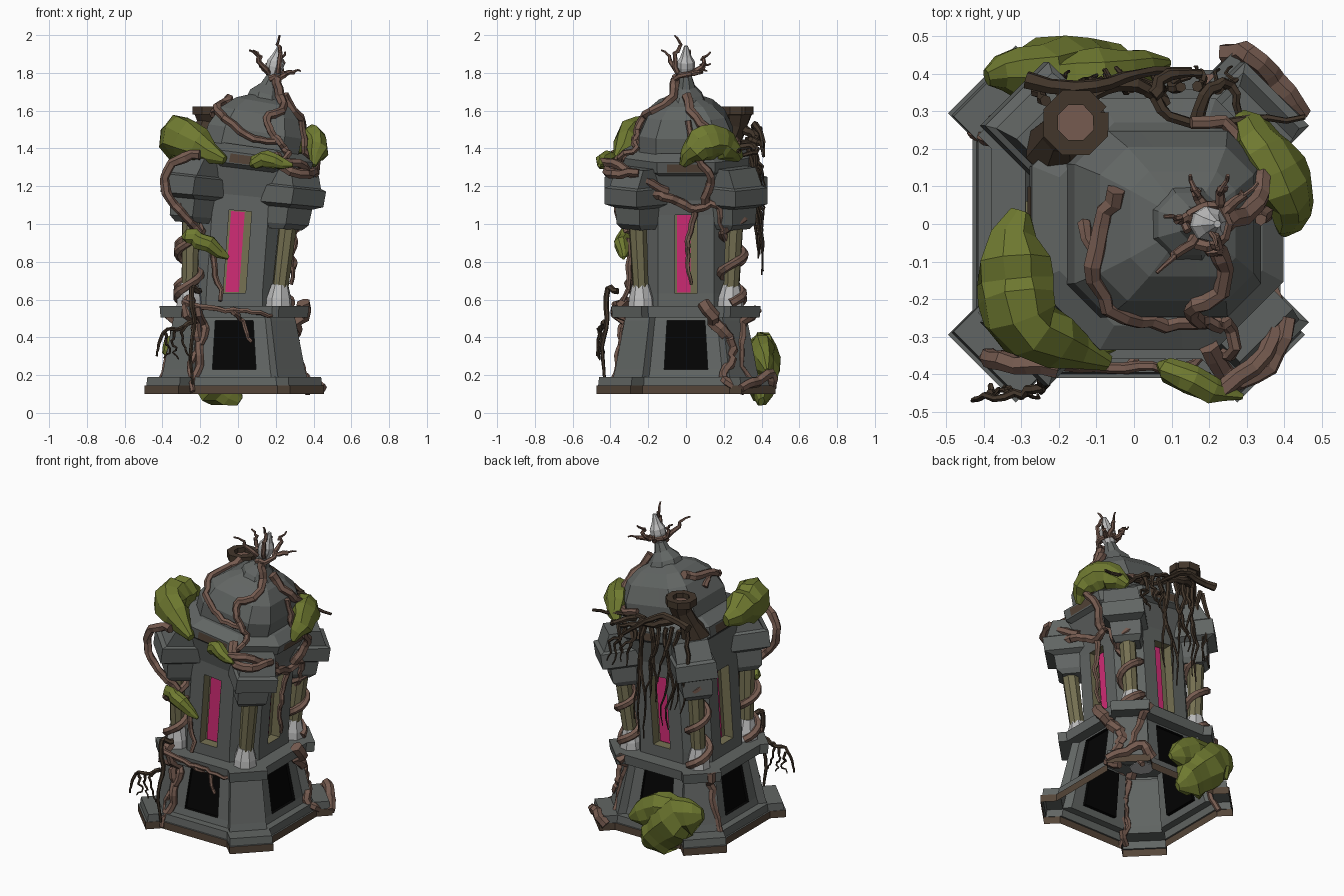
import bpy, bmesh, math, random
from mathutils import Vector as V

if "Cube" in bpy.data.objects:
    bpy.data.objects.remove(bpy.data.objects["Cube"])
random.seed(4)

def mat(name, r, g, b):
    m = bpy.data.materials.new(name)
    m.diffuse_color = (r, g, b, 1)
    m.use_nodes = True
    m.node_tree.nodes["Principled BSDF"].inputs["Base Color"].default_value = m.diffuse_color
    return m

STONE = mat("grey_stone", .12, .13, .125)
PALE = mat("pale_stone", .5, .5, .5)
OLIVE = mat("olive_stone", .18, .165, .085)
PINK = mat("pink_glass", .64, .025, .18)
BLACK = mat("black_panel", .001, .001, .001)
EARTH = mat("earth_brown", .09, .06, .04)
VINE = mat("vine_brown", .18, .105, .08)
ROOT = mat("dark_root", .055, .037, .024)
MOSS = mat("moss_green", .16, .195, .03)

def bend(x, y, z):
    # the whole tower curves towards +x above the ledge
    t = max(0, z - .57)
    return V((x - .02 + .13 * t * t, y, z - .17 * t * x))

def finish(name, bm, mats):
    bmesh.ops.remove_doubles(bm, verts=bm.verts, dist=1e-5)
    me = bpy.data.meshes.new(name)
    bm.to_mesh(me)
    bm.free()
    for m in mats:
        me.materials.append(m)
    bpy.context.collection.objects.link(bpy.data.objects.new(name, me))

def outline(h, p, k, s):
    # square with corner blocks: h half side, p block reach, k block width, s panel half width
    side = [(h, -s), (h, s), (h, h - k), (p, p - k), (p - k, p), (h - k, h)]
    pts = []
    for _ in range(4):
        pts += side
        side = [(-y, x) for x, y in side]
    return pts

def loft(name, levels, mats, k, s, recess=None, depth=0, low=0):
    # levels are (z, half side, corner reach); the centre panels of level "recess" sink in
    bm = bmesh.new()
    rings = [[bm.verts.new(bend(x, y, l[0])) for x, y in outline(l[1], l[-1], k * l[1], s * l[1])] for l in levels]
    for i, (a, b) in enumerate(zip(rings, rings[1:])):
        for j in range(24):
            n = (j + 1) % 24
            q = [a[j], a[n], b[n], b[j]]
            if i == recess and j % 6 == 0:
                ang = j / 6 * math.pi / 2
                off = V((-math.cos(ang), -math.sin(ang), 0)) * depth
                inn = [bm.verts.new(v.co + off) for v in q]
                for e in range(4):
                    w = (e + 1) % 4
                    bm.faces.new((q[e], q[w], inn[w], inn[e])).material_index = 1
                bm.faces.new(inn).material_index = 1
            else:
                bm.faces.new(q).material_index = 2 if i < low else 0
    bm.faces.new(rings[-1])
    finish(name, bm, mats)

def lerp(f, vals):
    f *= len(vals) - 1
    j = min(int(f), len(vals) - 2)
    return vals[j] + (vals[j + 1] - vals[j]) * (f - j)

def smooth(pts, n=3, jit=0.0):
    # Catmull-Rom refinement of a path with a little wobble
    P = [V(p) for p in pts]
    P = [2 * P[0] - P[1]] + P + [2 * P[-1] - P[-2]]
    out = []
    for a, b, c, d in zip(P, P[1:], P[2:], P[3:]):
        for t in (s / n for s in range(n)):
            q = .5 * (2 * b + (c - a) * t + (2 * a - 5 * b + 4 * c - d) * t * t + (3 * b - a - 3 * c + d) * t ** 3)
            out.append(q + V([random.uniform(-jit, jit) for _ in q]))
    return out + [P[-2]]

def tube(name, pts, radii, m, sides=6, rough=0.0, squash=1.0, ref=(.3, .2, 1)):
    # polygonal tube; squash scales the second cross-section axis
    P = [V(p) for p in pts]
    n = len(P)
    bm = bmesh.new()
    rings, u = [], V(ref)
    for i, p in enumerate(P):
        t = (P[min(i + 1, n - 1)] - P[max(i - 1, 0)]).normalized()
        u = (u - t * u.dot(t)).normalized()
        w = t.cross(u)
        ring = []
        for s in range(sides):
            a = 2 * math.pi * (s + .5) / sides
            r = lerp(i / (n - 1), radii) * (1 + random.uniform(-rough, rough))
            co = p + u * math.cos(a) * r + w * math.sin(a) * r * squash
            co.z = min(max(co.z, 0), 2)
            ring.append(bm.verts.new(co))
        rings.append(ring)
    for a, b in zip(rings, rings[1:]):
        for s in range(sides):
            e = (s + 1) % sides
            bm.faces.new((a[s], a[e], b[e], b[s]))
    bm.faces.new(rings[0][::-1])
    bm.faces.new(rings[-1])
    finish(name, bm, [m])

def vine(name, pts, r0=.022, r1=.012, m=VINE, n=3):
    tube(name, smooth(pts, n, .007), [r0, r1], m, 6, .12)

# half width of the tower against height, for vines that hug it
PROFILE = ((.1, .44), (.2, .365), (.5, .32), (.52, .38), (.57, .38), (.62, .3), (1.1, .3), (1.3, .35),
           (1.39, .35), (1.42, .27), (1.5, .26), (1.6, .21), (1.68, .1), (1.8, .04))

def climb(name, *route, r=.027):
    # vine over the surface, given as (compass degrees from +x, height)
    pts = []
    for q in smooth([(d, z, 0) for d, z in route], 4):
        a, z = math.radians(q.x), min(max(q.y, .11), 1.79)
        for (z0, h0), (z1, h1) in zip(PROFILE, PROFILE[1:]):
            if z0 <= z <= z1:
                h = h0 + (h1 - h0) * (z - z0) / (z1 - z0)
        c, s = math.cos(a), math.sin(a)
        d = min(h / max(abs(c), abs(s)), 1.62 * h / (abs(c) + abs(s)))
        pts.append(bend(c * d, s * d, z) + V([random.uniform(-.008, .008) for _ in q]))
    tube(name, pts, [r, r * .6], VINE, 6, .12)

# hollow lower storey: plinth, tapered walls with black panels, ledge
loft("lower_storey", [(.10, .41, .475), (.145, .41, .475), (.145, .40, .465), (.19, .395, .46), (.19, .35, .385),
     (.23, .34, .375), (.49, .295, .325), (.505, .29, .32), (.505, .355, .39), (.565, .36, .395)],
     [STONE, BLACK, EARTH], .44, .34, 5, .02, 1)
# upper storey with recessed slot windows, eave and faceted dome
loft("upper_storey", [(.56, .27), (.635, .27), (1.07, .27), (1.15, .27), (1.32, .31)], [STONE, OLIVE], .45, .22, 1, .06)
loft("eave", [(1.28, .29), (1.31, .33), (1.37, .335), (1.41, .27)], [STONE], .54, .2)
loft("dome", [(1.37, .25), (1.49, .248), (1.585, .205), (1.645, .14), (1.68, .06)], [STONE], .36, .3)

def panel(name, a, d, half, z0, z1, m, o=0):
    # thin upright plate facing direction a
    c, s = math.cos(a), math.sin(a)
    bm = bmesh.new()
    bm.faces.new([bm.verts.new(bend(c * d - s * y, s * d + c * y, z)) for y, z in
                  ((o - half, z0), (o + half, z0), (o + half, z1), (o - half, z1))])
    finish(name, bm, [m])

for i in range(4):
    a = i * math.pi / 2
    panel("window_glass%d" % i, a, .217, .036, .64, 1.065, PINK, -.012)
    panel("eave_vent%d" % i, a, .336, .1, 1.315, 1.36, EARTH)
    # corner column, pale foot and stepped capital
    ca, sa = math.cos(a + math.pi / 4), math.sin(a + math.pi / 4)
    col = lambda d, z: bend(ca * d, sa * d, z)
    tube("column%d" % i, [col(.335, .6), col(.365, 1.06)], [.042, .05], OLIVE, 8)
    tube("column_foot%d" % i, [col(.335, .56), col(.335, .61), col(.34, .685)], [.07, .066, .045], PALE, 8)
    bm = bmesh.new()
    prev = None
    for z, d, dep, w in ((.99, .345, .06, .07), (1.02, .35, .085, .085), (1.11, .35, .09, .09), (1.13, .36, .13, .12),
                         (1.22, .36, .13, .12), (1.23, .35, .115, .105), (1.33, .32, .10, .10)):
        ring = [bm.verts.new(bend(ca * (d + p * dep) - sa * q * w, sa * (d + p * dep) + ca * q * w, z))
                for p, q in ((-1, -1), (1, -1), (1, 1), (-1, 1))]
        if prev:
            for j in range(4):
                bm.faces.new((prev[j], prev[(j + 1) % 4], ring[(j + 1) % 4], ring[j]))
        else:
            bm.faces.new(ring[::-1])
        prev = ring
    bm.faces.new(prev)
    finish("capital%d" % i, bm, [STONE])
    # vine coiled round every column but the front right one
    if i != 3:
        coil = []
        for f in (j / 30 for j in range(31)):
            t = f * 4.6 * math.pi + i
            coil.append(col(.335 + .03 * f, .58 + .5 * f) + V((math.cos(t), math.sin(t), 0)) * .062)
        tube("coiled_vine%d" % i, coil, [.026, .019], VINE, 6, .1)

# finial
tube("finial_cone", [(.14, 0, 1.64), (.145, 0, 1.69), (.165, 0, 1.73), (.185, 0, 1.79)], [.115, .09, .05, .03], STONE, 8)
tube("finial_knob", [(.18 + .007 * j, 0, 1.775 + .028 * j) for j in range(7)],
     [.03, .04, .047, .047, .03, .02, .01], PALE, 8)

# vines over dome and walls
climb("dome_vine_front", (-60, 1.78), (-40, 1.67), (-78, 1.58), (-72, 1.5), (-58, 1.43), (-64, 1.36))
vine("capital_vine_right", [(.2, -.33, 1.36), (.25, -.41, 1.29), (.36, -.38, 1.27), (.41, -.25, 1.27)], .028, .024)
climb("dome_vine_left", (150, 1.63), (195, 1.59), (235, 1.53), (270, 1.45), (300, 1.46))
climb("dome_vine_fork", (178, 1.54), (205, 1.58), r=.02)
climb("dome_vine_right", (0, 1.70), (20, 1.57), (45, 1.45), (75, 1.45))
climb("wall_vine_right", (-30, 1.2), (-15, 1.17), (10, 1.11), (27, 1.13), (34, 1.0), (42, .88))
vine("capital_vine_front", [(.24, -.44, 1.33), (.35, -.35, 1.31), (.38, -.22, 1.23), (.33, -.1, 1.17)], .024, .026)
climb("wall_vine_fork", (18, 1.13), (20, 1.3), (8, 1.42), (2, 1.58))
climb("window_vine_right", (10, 1.11), (2, .95), (1, .85), (6, .68), r=.018)
vine("capital_vine_left", [(-.2, -.38, 1.37), (-.32, -.37, 1.34), (-.39, -.35, 1.25), (-.36, -.36, 1.13), (-.28, -.35, 1.04), (-.2, -.31, .95)], .028, .022)
climb("window_vine_front", (244, .92), (250, .77), (258, .60), r=.02)
climb("ledge_vine_front", (232, .58), (258, .55), (280, .54), (300, .51), r=.018)
climb("panel_vine_front", (268, .54), (278, .48), (284, .37), r=.016)
# vines down the base corners
climb("base_vine_front", (234, .60), (238, .45), (243, .3), (238, .13), r=.032)
climb("base_vine_front2", (242, .56), (244, .4), (237, .26), (242, .12), r=.024)
climb("base_vine_right", (14, .58), (27, .46), (37, .38), (35, .28), (28, .18), (38, .12), r=.036)
climb("base_vine_back", (60, .55), (50, .4), (46, .25), (54, .12))
vine("plinth_vine_back", [(.24, .45, .14), (.31, .45, .2), (.38, .38, .17), (.45, .29, .13)], .032, .026)
climb("base_vine_left", (142, .57), (146, .38), (150, .14))

# twigs curling out round the finial
ring = [(.195 + .055 * math.cos(t / 2), .055 * math.sin(t / 2), 1.79 + .006 * t) for t in range(-4, 8)]
vine("finial_coil", ring, .016, .012, n=1)
for i, end in enumerate(((.06, -.13, 1.92), (.22, -.06, 2.0), (.33, .11, 1.81), (.25, .13, 1.91), (.15, .13, 1.85), (.08, .02, 1.92))):
    e, base = V(end), V((.2, 0, 1.8))
    out = V((e.x - base.x, e.y, 0)).normalized()
    vine("finial_twig%d" % i, [base + out * .05, base.lerp(e, .5) + out * .03, base.lerp(e, .75) - out * .015, e], .015, .005)

# hollow stump and dark branches behind the dome
tube("stump", [(-.2, .2, 1.36), (-.19, .24, 1.45), (-.16, .27, 1.53), (-.155, .27, 1.585)], [.09, .06, .06, .085], ROOT, 8, .06)
rim = [(-.155 + .072 * math.cos(k * math.pi / 4 + .39), .27 + .072 * math.sin(k * math.pi / 4 + .39), 1.6) for k in range(9)]
tube("stump_rim", rim, [.03, .03], ROOT, 4, ref=(0, 0, 1))
tube("stump_hollow", [(-.155, .27, 1.58), (-.155, .27, 1.592)], [.055, .055], VINE, 8)
vine("long_branch", [(-.15, .3, 1.5), (-.08, .37, 1.47), (.04, .36, 1.44), (.1, .28, 1.43), (.3, .275, 1.4), (.455, .285, 1.38)], .026, .008, ROOT)
vine("back_branch", [(-.28, .38, 1.5), (-.1, .36, 1.52), (0, .4, 1.47), (.15, .41, 1.36)], .024, .01, ROOT)
vine("cross_branch", [(.05, .34, 1.44), (.09, .4, 1.43), (.18, .4, 1.4)], .022, .01, ROOT)
vine("hooked_branch", [(.17, .27, 1.41), (.2, .36, 1.41), (.26, .37, 1.38), (.28, .29, 1.36)], .02, .01, ROOT)

def hang(name, start, length, r=.015, out=0.0, side=True):
    # dangling root, most with a side rootlet
    p = [V(start)]
    for k in range(1, 6):
        p.append(p[0] + V((random.uniform(-.025, .025), out * k + random.uniform(-.015, .015), -length * k / 5)))
    vine(name, p, r, .004, ROOT, 2)
    if side:
        vine(name + "_side", [p[2]] + [p[k] + V((.034, .008, .02)) for k in (3, 4, 5)], r * .65, .003, ROOT, 2)

for i in range(11):
    hang("hanging_root%d" % i, (-.24 + .046 * i, random.uniform(.33, .37), 1.46 - .006 * i),
         random.uniform(.28, .75) * (1 if i < 8 else .5), out=.009, side=i % 2 == 0)

# dark root hanging at the front left
vine("front_root", [(-.2, -.36, .64), (-.245, -.42, .66), (-.235, -.42, .5), (-.25, -.44, .35), (-.24, -.43, .15)], .018, .008, ROOT)
vine("front_root_arm", [(-.24, -.43, .48), (-.3, -.45, .45), (-.37, -.46, .44), (-.42, -.465, .36), (-.43, -.47, .3)], .014, .006, ROOT)
for i in range(3):
    hang("front_rootlet%d" % i, (-.28 - .05 * i, -.45, .46 - .02 * i), .18 - .025 * i, .009, side=False)

def moss(name, r, squash, *path):
    # lumpy clump swelling along its path
    tube(name, smooth(path, 3, .012), [r * .3, r * .85, r, r, r * .75, r * .2], MOSS, 8, .17, squash, (0, 0, 1))

# moss clumps
moss("moss_left", .12, .85, (-.31, .02, 1.42), (-.325, -.15, 1.455), (-.27, -.29, 1.45), (-.07, -.37, 1.34))
moss("moss_right", .09, .8, (.28, .28, 1.35), (.36, .19, 1.43), (.41, .07, 1.42), (.40, -.02, 1.31))
moss("moss_front", .045, .9, (.07, -.38, 1.32), (.16, -.42, 1.345), (.29, -.46, 1.31))
moss("moss_column", .05, .8, (-.30, -.31, .93), (-.2, -.335, .91), (-.05, -.33, .82))
moss("moss_back", .135, .6, (-.39, .38, .34), (-.26, .41, .32), (-.1, .41, .15), (.01, .40, .06))
moss("moss_back_top", .11, .6, (-.33, .39, .36), (-.1, .41, .3), (.09, .43, .22))
